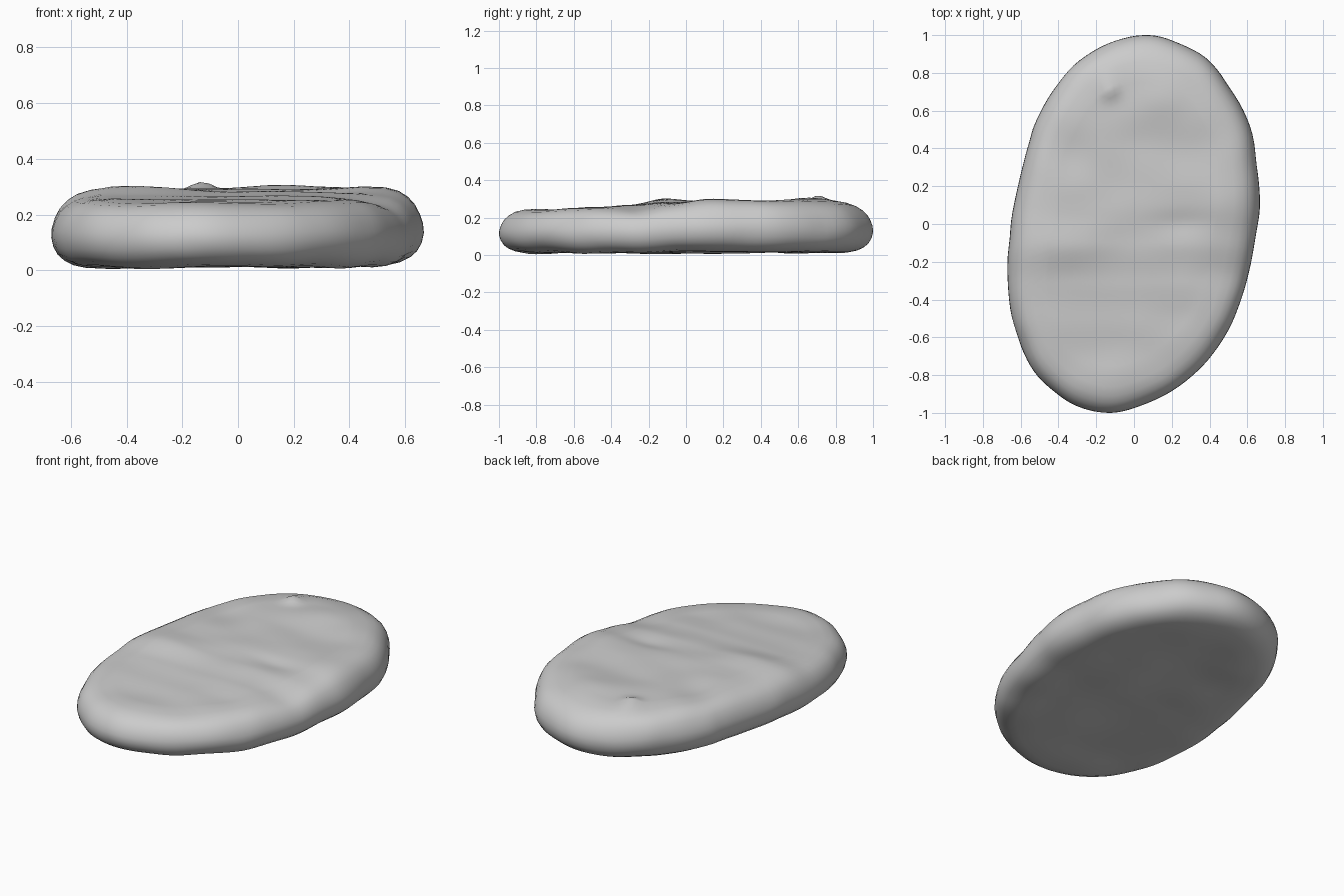
import bpy, bmesh, math
from mathutils import Vector, noise

cube = bpy.data.objects.get("Cube")
if cube:
    bpy.data.objects.remove(cube, do_unlink=True)

# Lopsided oval outline, clockwise from the back
OUTLINE = [(0.05, 1.0), (0.21, 0.97), (0.38, 0.88), (0.51, 0.72), (0.615, 0.52),
           (0.652, 0.3), (0.667, 0.1), (0.645, -0.06), (0.61, -0.25), (0.56, -0.42),
           (0.49, -0.58), (0.37, -0.745), (0.2, -0.885), (0.0, -0.975), (-0.15, -1.0),
           (-0.3, -0.965), (-0.42, -0.89), (-0.53, -0.78), (-0.61, -0.62),
           (-0.655, -0.45), (-0.67, -0.22), (-0.65, 0.02), (-0.61, 0.22),
           (-0.565, 0.4), (-0.525, 0.53), (-0.44, 0.69), (-0.32, 0.84), (-0.14, 0.955)]
# Rounded rim: (inset from the outline, share of the local thickness)
RIM = [(0.22, 0.0), (0.13, 0.01), (0.085, 0.04), (0.05, 0.1), (0.025, 0.18), (0.008, 0.29),
       (0.0, 0.42), (0.002, 0.54), (0.012, 0.66), (0.03, 0.78), (0.055, 0.87),
       (0.09, 0.94), (0.14, 0.98), (0.22, 1.0)]
# Height of the top along y
CREST = [(-1.0, 0.238), (-0.8, 0.246), (-0.5, 0.256), (-0.3, 0.264), (-0.1, 0.284),
         (0.1, 0.29), (0.5, 0.294), (0.8, 0.288), (1.0, 0.268)]
# Swells and dents on top: (x, y, width x, width y, height)
BUMPS = [(-0.13, 0.71, 0.05, 0.05, 0.03), (0.15, 0.67, 0.16, 0.12, 0.02),
         (-0.38, -0.12, 0.2, 0.12, 0.02), (0.5, -0.22, 0.14, 0.16, -0.02),
         (0.52, 0.16, 0.15, 0.16, 0.012), (0.15, 0.42, 0.2, 0.12, -0.014),
         (-0.35, 0.38, 0.14, 0.13, -0.014), (0.25, 0.0, 0.16, 0.07, -0.014),
         (-0.15, -0.62, 0.25, 0.12, -0.008)]
STEPS, INNER = 5, 26


def spline(a, b, c, d, t):
    return 0.5 * (2 * b + (c - a) * t + (2 * a - 5 * b + 4 * c - d) * t * t
                  + (3 * b - a - 3 * c + d) * t ** 3)


def top_height(x, y):
    z = CREST[-1][1]
    for (y0, z0), (y1, z1) in zip(CREST, CREST[1:]):
        if y <= y1:
            t = max(0.0, (y - y0) / (y1 - y0))
            z = z0 + (z1 - z0) * t * t * (3 - 2 * t)
            break
    for bx, by, wx, wy, h in BUMPS:
        z += h * math.exp(-((x - bx) / wx) ** 2 - ((y - by) / wy) ** 2)
    return z + 0.006 * noise.noise(Vector((x * 4, y * 5, 3.1)))


def bottom_height(x, y):
    return max(0.0, 0.013 + 0.005 * y + 0.016 * noise.noise(Vector((x * 3.5, y * 3.5, 8.4))))


def place(p, share):
    low, high = bottom_height(*p), top_height(*p)
    return (p.x, p.y, low + (high - low) * share)


pts = [Vector(p) for p in OUTLINE]
n = len(pts)
edge = [spline(pts[i - 1], pts[i], pts[(i + 1) % n], pts[(i + 2) % n], s / STEPS)
        for i in range(n) for s in range(STEPS)]

# Rings run from the underside centre, around the rim, to the top centre
inner = [p * (1 - RIM[0][0] / p.length) for p in edge]
rings = [([p * (k / INNER) for p in inner], 0.0) for k in range(1, INNER)]
for inset, share in RIM:
    ring = []
    for p in edge:
        ripple = 0.006 * noise.noise(Vector((p.x * 6, p.y * 6, share * 2)))
        ring.append(p * (1 - (inset + max(0, ripple)) / p.length))
    rings.append((ring, share))
rings += [([p * (k / INNER) for p in inner], 1.0) for k in range(INNER - 1, 0, -1)]

bm = bmesh.new()
loops = [[bm.verts.new(place(p, share)) for p in ring] for ring, share in rings]
m = len(edge)
for a, b in zip(loops, loops[1:]):
    for i in range(m):
        j = (i + 1) % m
        bm.faces.new((a[i], a[j], b[j], b[i]))
for loop, share in ((loops[0], 0.0), (loops[-1], 1.0)):
    centre = bm.verts.new(place(Vector((0, 0)), share))
    for i in range(m):
        bm.faces.new((loop[i], loop[(i + 1) % m], centre))
bmesh.ops.recalc_face_normals(bm, faces=bm.faces)
for f in bm.faces:
    f.smooth = True
mesh = bpy.data.meshes.new("flat_slab")
bm.to_mesh(mesh)
bm.free()

# Plain grey surface
grey = bpy.data.materials.new("light grey")
grey.use_nodes = True
colour = (0.6, 0.6, 0.6, 1)
grey.diffuse_color = colour
grey.node_tree.nodes["Principled BSDF"].inputs["Base Color"].default_value = colour
mesh.materials.append(grey)

slab = bpy.data.objects.new("flat_slab", mesh)
bpy.context.collection.objects.link(slab)
